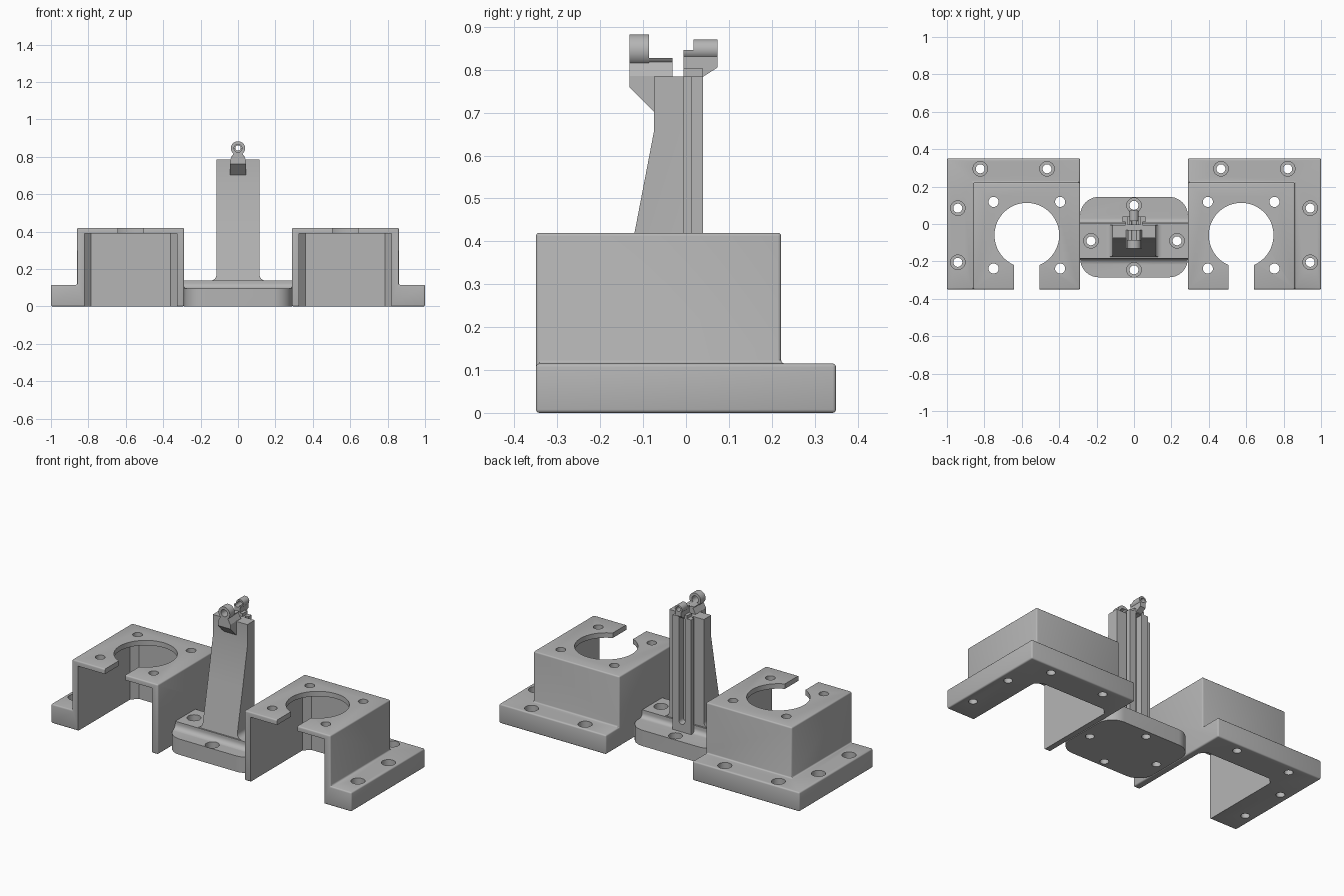
import bpy, bmesh, math
from mathutils import Vector

if "Cube" in bpy.data.objects:
    bpy.data.objects.remove(bpy.data.objects["Cube"], do_unlink=True)

grey = bpy.data.materials.new("plain grey")
grey.use_nodes = True
grey.diffuse_color = (0.46, 0.46, 0.46, 1)
grey.node_tree.nodes["Principled BSDF"].inputs["Base Color"].default_value = (0.46, 0.46, 0.46, 1)


def prism(name, pts, axis, a, b):
    """Extrude a 2D outline along an axis from a to b."""
    def place(p, t):
        q = list(p)
        q.insert("XYZ".index(axis), t)
        return Vector(q)
    bm = bmesh.new()
    lo = [bm.verts.new(place(p, a)) for p in pts]
    hi = [bm.verts.new(place(p, b)) for p in pts]
    bm.faces.new(lo)
    bm.faces.new(hi)
    for i in range(len(pts)):
        j = (i + 1) % len(pts)
        bm.faces.new((lo[i], lo[j], hi[j], hi[i]))
    bmesh.ops.recalc_face_normals(bm, faces=bm.faces)
    me = bpy.data.meshes.new(name)
    bm.to_mesh(me)
    bm.free()
    me.materials.append(grey)
    ob = bpy.data.objects.new(name, me)
    bpy.context.collection.objects.link(ob)
    return ob


def arc(cx, cy, r, start, end, n=8):
    angles = [math.radians(start + (end - start) * i / n) for i in range(n + 1)]
    return [(cx + r * math.cos(t), cy + r * math.sin(t)) for t in angles]


def rect(x0, x1, y0, y1):
    return [(x0, y0), (x1, y0), (x1, y1), (x0, y1)]


def box(name, x0, x1, y0, y1, z0, z1):
    return prism(name, rect(x0, x1, y0, y1), "Z", z0, z1)


def rod(name, c, r, axis, a, b, n=32):
    return prism(name, arc(*c, r, 0, 360, n)[:-1], axis, a, b)


def apply(ob, kind, **settings):
    mod = ob.modifiers.new(kind.lower(), kind)
    for key, value in settings.items():
        setattr(mod, key, value)
    graph = bpy.context.evaluated_depsgraph_get()
    me = bpy.data.meshes.new_from_object(ob.evaluated_get(graph))
    ob.modifiers.clear()
    ob.data = me


def combine(ob, other, operation="DIFFERENCE"):
    apply(ob, "BOOLEAN", object=other, operation=operation, solver="EXACT")
    bpy.data.objects.remove(other, do_unlink=True)


def screw_hole(ob, x, y, top):
    combine(ob, rod("hole", (x, y), 0.024, "Z", -0.1, 0.2))
    combine(ob, rod("counterbore", (x, y), 0.039, "Z", top - 0.05, top + 0.03))


def tube(name, z, r_out, r_in, y0, y1):
    ob = rod(name, (0, z), r_out, "Y", y0, y1)
    combine(ob, rod("bore", (0, z), r_in, "Y", y0 - 0.05, y1 + 0.05))
    return ob


# Side brackets: flange and housing, softened edges, then cut out
bracket = box("side_brackets", 0.288, 1, -0.35, 0.35, 0, 0.115)
combine(bracket, box("housing", 0.288, 0.86, -0.35, 0.222, 0, 0.42), "UNION")
apply(bracket, "DECIMATE", decimate_type="DISSOLVE", angle_limit=0.02)
apply(bracket, "BEVEL", width=0.008, segments=3, limit_method="ANGLE")

# Open cavity with chamfered rear corners
cavity = [(0.327, -0.5), (0.82, -0.5), (0.82, 0.145), (0.785, 0.18),
          (0.362, 0.18), (0.327, 0.145)]
combine(bracket, prism("cavity", cavity, "Z", -0.1, 0.39))

# Large round opening, front slot and four fixing holes in the roof
cx, cy = 0.573, -0.06
combine(bracket, rod("opening", (cx, cy), 0.173, "Z", 0.3, 0.5, 64))
combine(bracket, box("slot", cx - 0.068, cx + 0.068, -0.5, cy, 0.3, 0.5))
for sx in (-1, 1):
    for sy in (-1, 1):
        combine(bracket, rod("fixing", (cx + sx * 0.178, cy + sy * 0.178),
                             0.027, "Z", 0.3, 0.5))
for x, y in ((0.465, 0.295), (0.822, 0.295), (0.942, 0.085), (0.942, -0.205)):
    screw_hole(bracket, x, y, 0.115)
apply(bracket, "MIRROR", use_axis=(True, False, False))

# Centre base: stepped section trimmed to a rounded footprint
section = ([(-0.285, 0), (0.145, 0), (0.145, 0.095)]
           + arc(0.03, 0.12, 0.025, 270, 180, 6) + [(0.005, 0.138), (-0.185, 0.138)]
           + arc(-0.215, 0.125, 0.03, 0, -90, 6) + [(-0.285, 0.095)])
base = prism("centre_base", section, "X", -0.4, 0.4)
outline = []
for x, y, start in ((0.188, 0.045, 0), (-0.188, 0.045, 90),
                    (-0.188, -0.185, 180), (0.188, -0.185, 270)):
    outline += arc(x, y, 0.1, start, start + 90, 10)
combine(base, prism("footprint", outline, "Z", -0.1, 0.3), "INTERSECT")
for x, y, top in ((0.23, -0.09, 0.138), (-0.23, -0.09, 0.138),
                  (0, -0.245, 0.095), (0, 0.1, 0.095)):
    screw_hole(base, x, y, top)

# Tower: tapering side profile crossed with a filleted front profile
side = [(-0.184, 0.1), (-0.12, 0.42), (-0.075, 0.655), (-0.075, 0.785),
        (-0.005, 0.785), (-0.005, 0.1)]
tower = prism("tower", side, "X", -0.3, 0.3)
front = ([(-0.147, 0.11), (0.147, 0.11)] + arc(0.147, 0.17, 0.032, 270, 180, 6)
         + [(0.115, 0.8), (-0.115, 0.8)] + arc(-0.147, 0.17, 0.032, 0, -90, 6))
combine(tower, prism("front_profile", front, "Y", -0.3, 0.1), "INTERSECT")

# Two guide rails on the back with a round-bottomed channel between them
rails = box("guide_rails", -0.045, 0.045, -0.01, 0.04, 0.09, 0.785)
combine(rails, box("rail_lips", -0.062, 0.062, 0.012, 0.04, 0.09, 0.785), "UNION")
channel = arc(0, 0.16, 0.02, 180, 360) + [(0.02, 0.9), (-0.02, 0.9)]
combine(rails, prism("channel", channel, "Y", -0.004, 0.1))

# Front clip: bracket, neck, ring and half-round cradle
profile = [(-0.132, 0.786), (-0.132, 0.76), (-0.075, 0.703), (-0.06, 0.703),
           (-0.032, 0.77), (-0.032, 0.786)]
prism("front_clip_bracket", profile, "X", -0.042, 0.042)
neck = [(-0.042, 0.785), (0.042, 0.785), (0.024, 0.818), (-0.024, 0.818)]
front_neck = prism("front_clip_neck", neck, "Y", -0.132, -0.032)
combine(front_neck, rod("bore", (0, 0.845), 0.021, "Y", -0.2, 0))
tube("front_clip_ring", 0.845, 0.038, 0.021, -0.132, -0.086)
cradle = tube("front_clip_cradle", 0.845, 0.036, 0.021, -0.087, -0.032)
combine(cradle, box("trim", -0.1, 0.1, -0.2, 0, 0.828, 0.95))

# Rear clip: overhanging support, ring and cradle
profile = [(-0.006, 0.784), (0.04, 0.784), (0.073, 0.805), (0.073, 0.836), (-0.006, 0.836)]
support = prism("rear_clip_support", profile, "X", -0.018, 0.018)
combine(support, rod("bore", (0, 0.847), 0.014, "Y", -0.1, 0.2))
prism("rear_clip_foot", rect(-0.006, 0.04, 0.78, 0.803), "X", -0.035, 0.035)
tube("rear_clip_ring", 0.847, 0.024, 0.014, 0.017, 0.073)
cradle = tube("rear_clip_cradle", 0.847, 0.024, 0.014, -0.006, 0.018)
combine(cradle, box("trim", -0.1, 0.1, -0.1, 0.1, 0.846, 0.95))

# Smooth curved walls while keeping hard edges
bpy.ops.object.select_all(action="DESELECT")
for ob in bpy.context.collection.objects:
    if ob.type == "MESH":
        ob.select_set(True)
        bpy.context.view_layer.objects.active = ob
bpy.ops.object.shade_smooth_by_angle(angle=math.radians(32))
